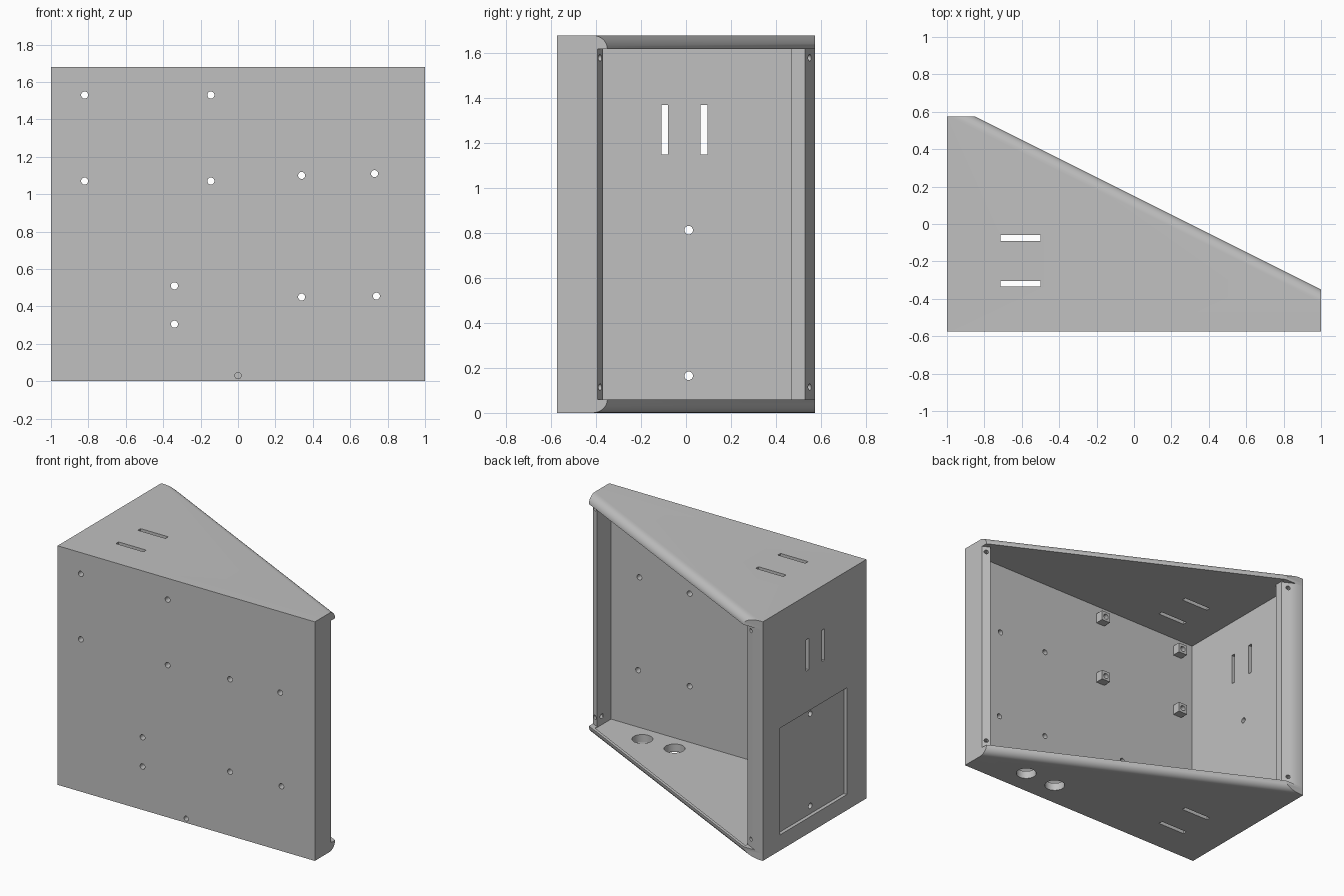
import bpy, bmesh, math
from mathutils import Matrix, Vector

if "Cube" in bpy.data.objects:
    bpy.data.objects.remove(bpy.data.objects["Cube"], do_unlink=True)

H = 1.68        # overall height
LIP = 0.06      # lip radius and depth
WALL = 0.05
FLOOR = 0.055
SLANT = Vector((1, 2, 0)).normalized()   # outward direction of the sloping back

grey = bpy.data.materials.new("grey")
grey.use_nodes = True
colour = (0.53, 0.53, 0.53, 1)
grey.diffuse_color = colour
grey.node_tree.nodes["Principled BSDF"].inputs["Base Color"].default_value = colour


def plan(inset):
    """Plan outline with the sloping back edge moved inwards."""
    k = 0.15 - inset / SLANT.y
    return [(-1, -0.575), (1, -0.575), (1, k - 0.5), (2 * (k - 0.575), 0.575), (-1, 0.575)]


def loft(bm, layers):
    """Skin a stack of (outline, height) layers and cap both ends."""
    rings = [[bm.verts.new((x, y, z)) for x, y in pts] for pts, z in layers]
    n = len(rings[0])
    for a, b in zip(rings, rings[1:]):
        for i in range(n):
            j = (i + 1) % n
            bm.faces.new((a[i], a[j], b[j], b[i]))
    bm.faces.new(rings[0][::-1])
    bm.faces.new(rings[-1])


def box(bm, lo, hi):
    lo, hi = Vector(lo), Vector(hi)
    m = Matrix.Translation((lo + hi) / 2) @ Matrix.Diagonal((*(hi - lo), 1))
    bmesh.ops.create_cube(bm, size=1, matrix=m)


def rod(bm, start, end, r, sides=24):
    start, end = Vector(start), Vector(end)
    d = end - start
    m = Matrix.Translation((start + end) / 2) @ d.to_track_quat("Z", "Y").to_matrix().to_4x4()
    bmesh.ops.create_cone(bm, cap_ends=True, segments=sides, radius1=r, radius2=r,
                          depth=d.length, matrix=m)


def make(name, bm):
    bmesh.ops.recalc_face_normals(bm, faces=bm.faces)
    mesh = bpy.data.meshes.new(name)
    bm.to_mesh(mesh)
    bm.free()
    mesh.materials.append(grey)
    ob = bpy.data.objects.new(name, mesh)
    bpy.context.collection.objects.link(ob)
    return ob


def cut(ob, cutter):
    bpy.context.view_layer.objects.active = ob
    mod = ob.modifiers.new("cut", "BOOLEAN")
    mod.operation = "DIFFERENCE"
    mod.solver = "EXACT"
    mod.object = cutter
    bpy.ops.object.modifier_apply(modifier=mod.name)


# Solid wedge with rounded lips along the top and bottom of the sloping back
lip = []
for i in range(9):
    a = math.radians(90) * i / 8
    lip.append((LIP * (1 - math.sin(a)), LIP * (1 - math.cos(a))))
lip.append((0.04, LIP))
layers = [(plan(o), z) for o, z in lip] + [(plan(o), H - z) for o, z in reversed(lip)]
bm = bmesh.new()
loft(bm, layers)
cabinet = make("cabinet_shell", bm)

# Cavity, leaving a screw flange beside the tall side wall
k = 0.15 - 0.02 / SLANT.y
xi, yi, xf = 1 - WALL, -0.575 + WALL, -0.85
hollow = [(-xi, yi), (xi, yi), (xi, k - xi / 2), (xf, k - xf / 2), (xf, 0.47), (-xi, 0.47)]
bm = bmesh.new()
loft(bm, [(hollow, FLOOR), (hollow, H - FLOOR)])
# Shallow panel recess on the tall side
box(bm, (-1.1, -0.36, 0.11), (-0.975, 0.385, 0.86))
cavity = make("cavity_cutter", bm)
cut(cabinet, cavity)

# Mounting blocks inside the front wall
mounts = [(x, z) for x in (-0.82, -0.145) for z in (1.07, 1.53)]
bm = bmesh.new()
for x, z in mounts:
    box(bm, (x - 0.035, yi - 0.002, z - 0.035), (x + 0.035, yi + 0.06, z + 0.035))
blocks = make("mounting_blocks", bm)

# Holes and slots
bm = bmesh.new()
front_holes = mounts + [(0.34, 1.1), (0.73, 1.11), (0.34, 0.45), (0.74, 0.455),
                        (-0.34, 0.51), (-0.34, 0.305)]
for x, z in front_holes:
    rod(bm, (x, -0.65, z), (x, -0.42, z), 0.019)
rod(bm, (0, -0.65, 0.03), (0, -0.5, 0.03), 0.017)
for z in (0.165, 0.813):
    rod(bm, (-1.1, 0.012, z), (-0.9, 0.012, z), 0.019)
for y in (-0.095, 0.08):
    box(bm, (-1.1, y - 0.015, 1.15), (-0.9, y + 0.015, 1.37))
for y in (-0.075, -0.32):
    box(bm, (-0.715, y - 0.015, -0.1), (-0.5, y + 0.015, H + 0.1))
for x in (0.365, 0.615):
    rod(bm, (x, -0.394, -0.1), (x, -0.394, 0.15), 0.067, 40)
for x, y in ((0.975, -0.3825), (-0.89, 0.55)):
    for z in (0.115, 1.58):
        p = Vector((x, y, z))
        rod(bm, p - SLANT * 0.06, p + SLANT * 0.03, 0.015, 16)
holes = make("hole_cutter", bm)
cut(cabinet, holes)
cut(blocks, holes)

for helper in (cavity, holes):
    bpy.data.objects.remove(helper, do_unlink=True)

# Smooth the lips and bores, keep folds sharp
bpy.ops.object.select_all(action="DESELECT")
for ob in (cabinet, blocks):
    ob.select_set(True)
bpy.context.view_layer.objects.active = cabinet
bpy.ops.object.shade_smooth_by_angle(angle=math.radians(30))
